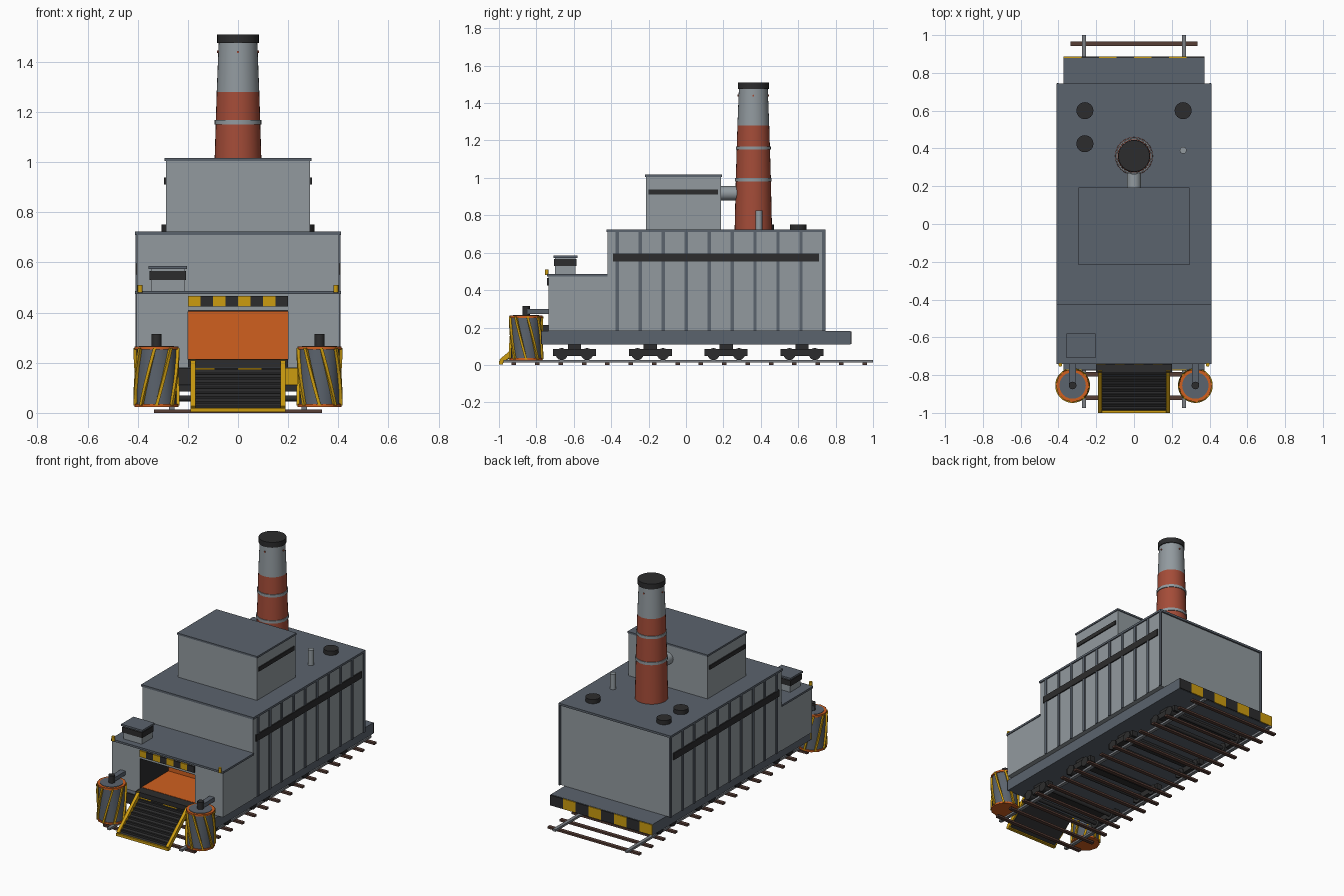
import bpy, bmesh, math
from mathutils import Vector

if "Cube" in bpy.data.objects:
    bpy.data.objects.remove(bpy.data.objects["Cube"], do_unlink=True)


def material(name, hex_code):
    rgb = [int(hex_code[i:i + 2], 16) / 255 for i in (0, 2, 4)]
    lin = [c / 12.92 if c < 0.04 else ((c + 0.055) / 1.055) ** 2.4 for c in rgb]
    m = bpy.data.materials.new(name)
    m.use_nodes = True
    m.diffuse_color = (*lin, 1)
    m.node_tree.nodes["Principled BSDF"].inputs["Base Color"].default_value = (*lin, 1)
    return m


WALL = material("wall grey", "929a9f")
STEEL = material("slate steel", "5b636d")
DARK = material("charcoal", "2c2c2d")
YELLOW = material("safety yellow", "cc9c10")
ORANGE = material("furnace orange", "d0601f")
BRICK = material("brick red", "a44c38")
RAIL = material("rail grey", "7c8085")
WOOD = material("sleeper brown", "563d35")


def finish(name, bm, *mats, smooth=False):
    bmesh.ops.recalc_face_normals(bm, faces=bm.faces)
    me = bpy.data.meshes.new(name)
    bm.to_mesh(me)
    bm.free()
    for m in mats:
        me.materials.append(m)
    ob = bpy.data.objects.new(name, me)
    bpy.context.collection.objects.link(ob)
    if smooth:
        bpy.ops.object.select_all(action='DESELECT')
        ob.select_set(True)
        bpy.context.view_layer.objects.active = ob
        bpy.ops.object.shade_smooth_by_angle(angle=math.radians(35))
    return ob


def box(name, x, y, z, mat):
    """Box from (low, high) pairs on each axis."""
    bm = bmesh.new()
    bmesh.ops.create_cube(bm, size=1)
    for v in bm.verts:
        v.co = [r[0] if c < 0 else r[1] for c, r in zip(v.co, (x, y, z))]
    return finish(name, bm, mat)


def pair(name, x, y, z, mat):
    """The same box on both sides."""
    return [box(f"{side}_{name}", sorted((s * x[0], s * x[1])), y, z, mat)
            for side, s in (("left", 1), ("right", -1))]


def rod(name, a, b, r, mat, r2=None, sides=24):
    """Round bar between two points."""
    a, b = Vector(a), Vector(b)
    bm = bmesh.new()
    bmesh.ops.create_cone(bm, cap_ends=True, segments=sides, radius1=r,
                          radius2=r if r2 is None else r2, depth=(b - a).length)
    ob = finish(name, bm, mat, smooth=True)
    ob.location = (a + b) / 2
    ob.rotation_euler = (b - a).to_track_quat('Z', 'Y').to_euler()
    return ob


def slope(name, x, a, b, thick, mat):
    """Sloping slab across x, from (y, z) point a to b."""
    d = Vector(b) - Vector(a)
    ob = box(name, x, (0, d.length), (-thick / 2, thick / 2), mat)
    ob.location = (0, *a)
    ob.rotation_euler.x = math.atan2(d.y, d.x)
    return ob


def hazard(name, half, y, z, n=8):
    w = 2 * half / n
    for i in range(n):
        box(f"{name}_{i}", (-half + i * w, -half + (i + 1) * w), y, z, DARK if i % 2 else YELLOW)


# Track
pair("rail", (0.253, 0.275), (-0.975, 1.0), (0.012, 0.026), RAIL)
for i in range(16):
    y = 0.955 - i * 0.125
    box(f"sleeper_{i}", (-0.335, 0.335), (y - 0.012, y + 0.012), (0, 0.013), WOOD)

# Chassis and bogies
box("chassis", (-0.372, 0.372), (-0.77, 0.88), (0.11, 0.182), STEEL)
hazard("rear_stripe", 0.372, (0.88, 0.886), (0.112, 0.18))
hazard("front_stripe", 0.372, (-0.776, -0.77), (0.112, 0.18))
for i in range(4):
    y = -0.597 + i * 0.406
    box(f"bogie_pivot_{i}", (-0.28, 0.28), (y - 0.035, y + 0.035), (0.085, 0.11), DARK)
    pair(f"bogie_frame_{i}", (0.25, 0.29), (y - 0.115, y + 0.115), (0.048, 0.086), DARK)
    for dy in (-0.068, 0.068):
        rod(f"axle_{i}", (-0.25, y + dy, 0.058), (0.25, y + dy, 0.058), 0.012, DARK)
        for s in (-1, 1):
            rod(f"wheel_{i}", (s * 0.245, y + dy, 0.058), (s * 0.298, y + dy, 0.058), 0.032, DARK)

# Main hall
box("main_hall", (-0.402, 0.402), (-0.42, 0.735), (0.182, 0.712), WALL)
box("main_roof", (-0.41, 0.41), (-0.425, 0.745), (0.71, 0.724), STEEL)
for i in range(10):
    y = -0.367 + i * 0.1227
    pair(f"pilaster_{i}", (0.40, 0.408), (y - 0.009, y + 0.009), (0.182, 0.71), STEEL)
pair("window_band", (0.40, 0.4095), (-0.39, 0.71), (0.552, 0.596), DARK)

# Front furnace house with an open mouth
for ob in pair("furnace_wall", (0.2, 0.405), (-0.735, -0.42), (0.182, 0.476), WALL):
    ob.data.materials.append(DARK)
    for p in ob.data.polygons:
        if abs(p.normal.x) > 0.9 and abs(p.center.x) < 0.3:
            p.material_index = 1
box("furnace_lintel", (-0.2, 0.2), (-0.735, -0.42), (0.41, 0.476), WALL)
box("furnace_ceiling", (-0.2, 0.2), (-0.73, -0.42), (0.405, 0.41), DARK)
box("furnace_back", (-0.2, 0.2), (-0.44, -0.42), (0.182, 0.41), ORANGE)
box("furnace_bed", (-0.2, 0.2), (-0.72, -0.43), (0.182, 0.215), ORANGE)
box("furnace_sill", (-0.2, 0.2), (-0.785, -0.72), (0.182, 0.213), DARK)
box("furnace_roof", (-0.41, 0.41), (-0.742, -0.42), (0.474, 0.487), STEEL)
hazard("mouth_stripe", 0.2, (-0.744, -0.735), (0.425, 0.466))
for s in (-1, 1):
    rod("corner_lamp", (s * 0.39, -0.745, 0.48), (s * 0.39, -0.745, 0.51), 0.01, YELLOW)

# Lookout cabin on the furnace roof
box("cabin_body", (-0.348, -0.212), (-0.7, -0.59), (0.487, 0.575), WALL)
box("cabin_window", (-0.353, -0.207), (-0.705, -0.585), (0.53, 0.566), DARK)
box("cabin_roof", (-0.357, -0.203), (-0.709, -0.581), (0.573, 0.585), STEEL)

# Upper house
box("upper_house", (-0.288, 0.288), (-0.213, 0.187), (0.724, 1.007), WALL)
box("upper_roof", (-0.293, 0.293), (-0.218, 0.192), (1.005, 1.017), STEEL)
pair("upper_window", (0.287, 0.295), (-0.2, 0.17), (0.912, 0.938), DARK)

# Chimney: turned profile, brick below and grey above
profile = [(0.1, 0.72), (0.093, 1.02), (0.085, 1.28), (0.077, 1.48)]
bm = bmesh.new()
edges = []
prev = None
for r, z in profile:
    v = bm.verts.new((r, 0, z))
    if prev:
        edges.append(bm.edges.new((prev, v)))
    prev = v
bmesh.ops.spin(bm, geom=list(bm.verts) + edges, axis=(0, 0, 1), cent=(0, 0, 0),
               angle=math.tau, steps=32)
bmesh.ops.remove_doubles(bm, verts=bm.verts, dist=0.0005)
for f in bm.faces:
    f.material_index = 1 if f.calc_center_median().z > 1.28 else 0
finish("chimney", bm, BRICK, WALL, smooth=True).location.y = 0.36
rod("chimney_cap", (0, 0.36, 1.475), (0, 0.36, 1.51), 0.083, DARK, sides=32)
for z, r in ((0.99, 0.098), (1.16, 0.0935)):
    rod("chimney_band", (0, 0.36, z - 0.009), (0, 0.36, z + 0.009), r, WALL, sides=32)
for k in range(4):
    c, s = math.cos(k * math.pi / 2), math.sin(k * math.pi / 2)
    rod("chimney_light", (c * 0.07, 0.36 + s * 0.07, 1.44),
        (c * 0.084, 0.36 + s * 0.084, 1.44), 0.005, BRICK, sides=8)
rod("flue_duct", (0, 0.18, 0.918), (0, 0.3, 0.918), 0.038, WALL)

# Roof fittings
rod("exhaust_pipe", (0.26, 0.39, 0.72), (0.26, 0.39, 0.825), 0.018, WALL)
for x, y in ((-0.26, 0.6), (0.26, 0.6), (-0.26, 0.425)):
    rod("roof_vent", (x, y, 0.72), (x, y, 0.752), 0.045, DARK)

# Loading ramp
slope("ramp_plate", (-0.18, 0.18), (-0.985, 0.014), (-0.775, 0.165), 0.014, DARK)
for i in range(8):
    t = 0.06 + i * 0.125
    y, z = -0.985 + 0.21 * t, 0.021 + 0.151 * t
    box(f"ramp_slat_{i}", (-0.17, 0.17), (y - 0.006, y + 0.006), (z - 0.006, z + 0.01), DARK)
for s in (-1, 1):
    xs = sorted((s * 0.17, s * 0.19))
    slope("ramp_rail", xs, (-0.99, 0.018), (-0.77, 0.205), 0.026, YELLOW)
box("ramp_lip", (-0.19, 0.19), (-1.0, -0.978), (0.003, 0.02), YELLOW)

# Grinding drums with spiral blades
for s, side in ((1, "left"), (-1, "right")):
    cx, cy = s * 0.325, -0.855
    rod(f"{side}_drum", (cx, cy, 0.03), (cx, cy, 0.262), 0.08, STEEL)
    for z in (0.024, 0.252):
        rod(f"{side}_drum_rim", (cx, cy, z), (cx, cy, z + 0.012), 0.088, ORANGE, sides=12)
    rod(f"{side}_drum_lid", (cx, cy, 0.26), (cx, cy, 0.267), 0.07, STEEL)
    rod(f"{side}_motor", (cx, cy, 0.265), (cx, cy, 0.315), 0.02, DARK)
    box(f"{side}_drum_arm", (cx - 0.018, cx + 0.018), (cy, -0.73), (0.272, 0.298), STEEL)
    bm = bmesh.new()
    for k in range(8):
        rings = []
        for j in range(7):
            a = k * math.tau / 8 - s * 0.7 * j / 6
            corners = [(0.076, a - 0.07), (0.092, a - 0.07), (0.092, a + 0.07), (0.076, a + 0.07)]
            rings.append([bm.verts.new((r * math.cos(t), r * math.sin(t), 0.03 + 0.228 * j / 6))
                          for r, t in corners])
        for p, q in zip(rings, rings[1:]):
            for i in range(4):
                n = (i + 1) % 4
                bm.faces.new((p[i], p[n], q[n], q[i]))
        bm.faces.new(rings[0])
        bm.faces.new(rings[-1])
    finish(f"{side}_drum_blades", bm, YELLOW).location = (cx, cy, 0)
